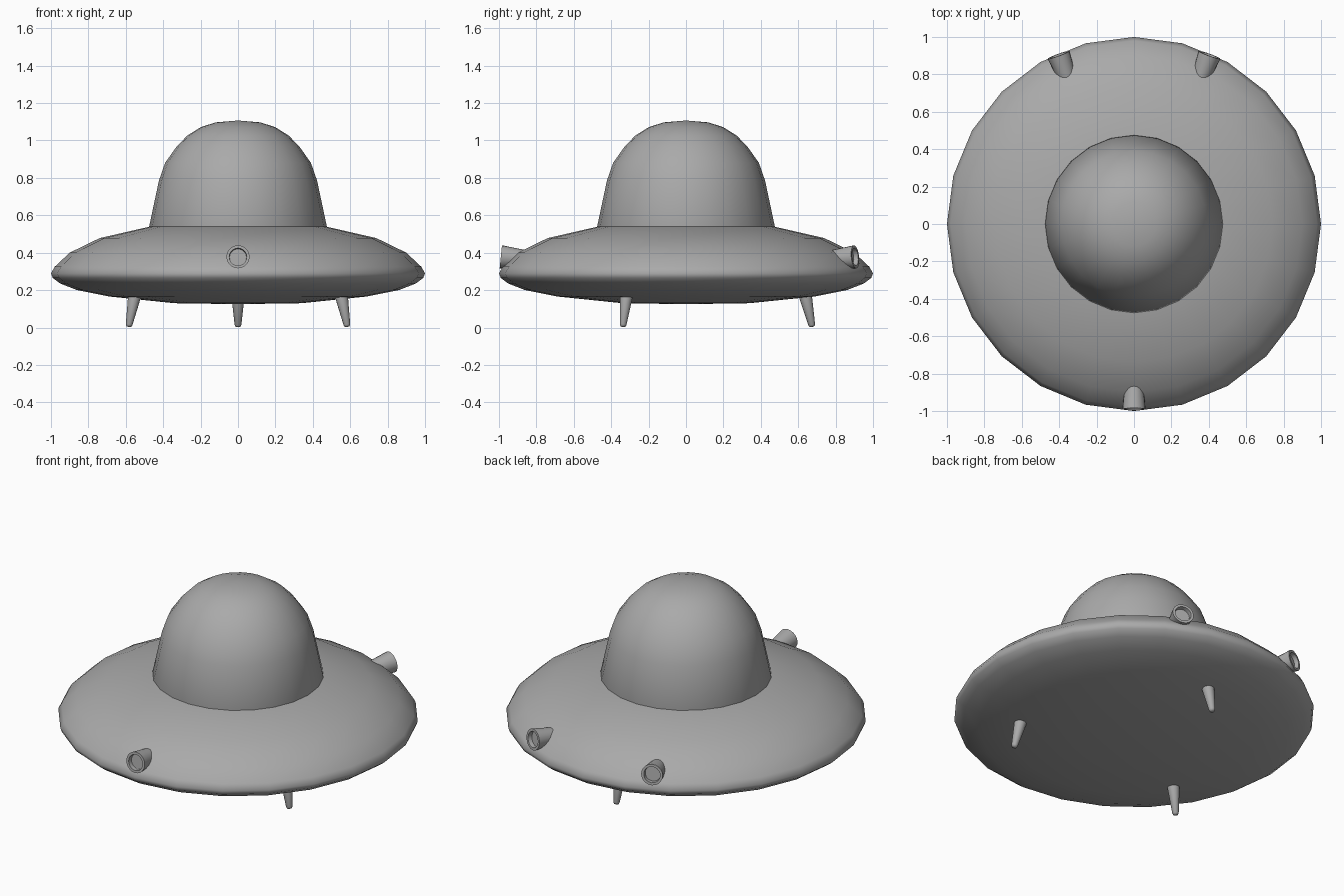
import bpy, bmesh
from math import radians, sin, cos, pi
from mathutils import Vector

cube = bpy.data.objects.get("Cube")
if cube:
    bpy.data.objects.remove(cube, do_unlink=True)

GREY = (0.4, 0.4, 0.4, 1)
metal = bpy.data.materials.new("grey_metal")
metal.use_nodes = True
metal.diffuse_color = GREY
metal.node_tree.nodes["Principled BSDF"].inputs["Base Color"].default_value = GREY


def lathe(name, profile, sides, location=(0, 0, 0), axis=(0, 0, 1)):
    """Spin (radius, height) points round z, then turn z to the given axis."""
    bm = bmesh.new()
    verts = [bm.verts.new((r, 0, z)) for r, z in profile]
    edges = [bm.edges.new(pair) for pair in zip(verts, verts[1:])]
    bmesh.ops.spin(bm, geom=verts + edges, cent=(0, 0, 0), axis=(0, 0, 1),
                   angle=2 * pi, steps=sides, use_duplicate=False)
    bmesh.ops.remove_doubles(bm, verts=bm.verts, dist=0.0005)
    bmesh.ops.recalc_face_normals(bm, faces=bm.faces)
    mesh = bpy.data.meshes.new(name)
    bm.to_mesh(mesh)
    bm.free()
    mesh.materials.append(metal)
    obj = bpy.data.objects.new(name, mesh)
    obj.location = location
    obj.rotation_euler = Vector(axis).to_track_quat('Z', 'Y').to_euler()
    bpy.context.collection.objects.link(obj)
    bpy.ops.object.select_all(action='DESELECT')
    obj.select_set(True)
    bpy.context.view_layer.objects.active = obj
    bpy.ops.object.shade_smooth_by_angle(angle=radians(55))
    return obj


# Saucer hull
lathe("saucer_hull", [(0, 0.125), (0.34, 0.13), (0.69, 0.166), (0.86, 0.2),
                      (0.95, 0.235), (0.99, 0.265), (1, 0.29), (0.98, 0.325),
                      (0.9, 0.4), (0.74, 0.478), (0.47, 0.54), (0, 0.56)], 24)

# Cabin dome
lathe("cabin_dome", [(0, 0.52), (0.47, 0.52), (0.475, 0.54), (0.423, 0.785),
                     (0.39, 0.88), (0.328, 0.968), (0.27, 1.027),
                     (0.198, 1.072), (0.118, 1.097), (0, 1.107)], 24)

# Hollow nozzles round the rim: place angle and facing angle, from the front
NOZZLE = [(0, -0.24), (0.038, -0.22), (0.051, -0.11), (0.062, 0),
          (0.047, 0), (0.045, -0.025), (0, -0.025)]
for name, place, facing in [("front_nozzle", 0, 0),
                            ("back_left_nozzle", 156, 160),
                            ("back_right_nozzle", -156, -160)]:
    p, f = radians(place), radians(facing)
    lathe(name, NOZZLE, 20, (0.99 * sin(p), -0.99 * cos(p), 0.378),
          (sin(f), -cos(f), 0.1))

# Three splayed landing legs with rounded feet
LEG = [(0, 0), (0.013, 0.002), (0.018, 0.012), (0.034, 0.16), (0.036, 0.22), (0, 0.22)]
for name, turn in [("front_left_leg", 60), ("front_right_leg", -60), ("back_leg", 180)]:
    a = radians(turn)
    out = Vector((sin(a), -cos(a), 0))
    lathe(name, LEG, 16, out * 0.675 + Vector((0, 0, 0.003)),
          Vector((0, 0, 1)) - out * 0.22)
